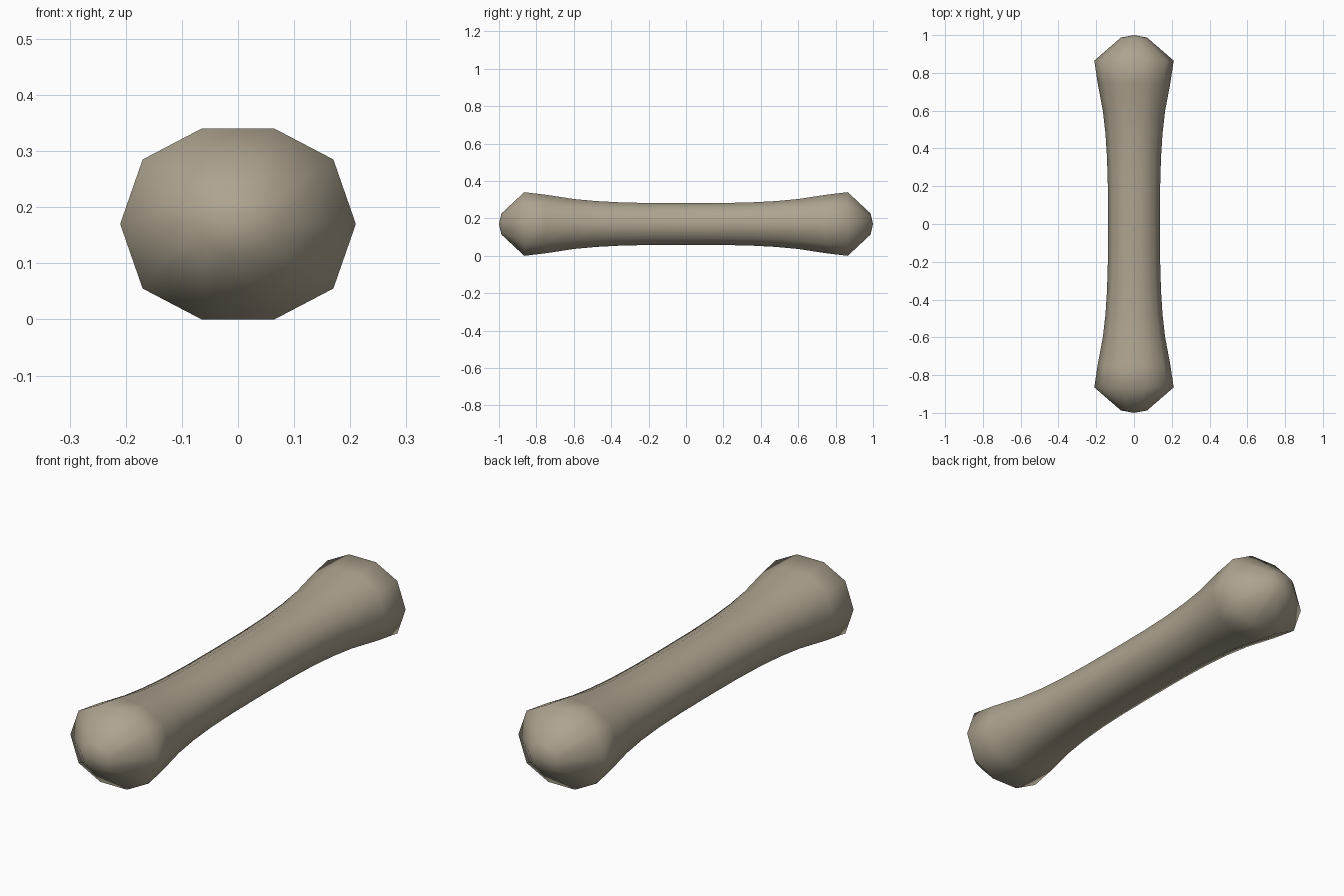
import bpy, bmesh

cube = bpy.data.objects.get("Cube")
if cube:
    bpy.data.objects.remove(cube, do_unlink=True)

# One flat colour
mat = bpy.data.materials.new("weathered bone")
mat.use_nodes = True
colour = (0.42, 0.37, 0.28, 1)
mat.diffuse_color = colour
bsdf = mat.node_tree.nodes["Principled BSDF"]
bsdf.inputs["Base Color"].default_value = colour
bsdf.inputs["Roughness"].default_value = 0.8

# Ten-sided cross-section: one quadrant, mirrored round
quadrant = [(0.21, 0), (0.17, 0.115), (0.065, 0.17)]
upper = quadrant + [(-x, z) for x, z in reversed(quadrant)]
section = upper + [(x, -z) for x, z in reversed(upper[1:-1])]

# Half profile from the middle to the end knob: (distance, scale)
half = [(0.2, 0.66), (0.35, 0.68), (0.48, 0.72), (0.6, 0.785),
        (0.75, 0.92), (0.865, 1.0), (0.987, 0.33)]
profile = [(-y, s) for y, s in reversed(half)] + [(0, 0.655)] + half
centre_z = 0.17

# Loft the rings and close both knobs with a shallow point
bm = bmesh.new()
rings = [[bm.verts.new((x * s, y, centre_z + z * s)) for x, z in section]
         for y, s in profile]
count = len(section)
for a, b in zip(rings, rings[1:]):
    for i in range(count):
        j = (i + 1) % count
        bm.faces.new((a[i], a[j], b[j], b[i]))
for ring, y in ((rings[0], -1), (rings[-1], 1)):
    tip = bm.verts.new((0, y, centre_z))
    for i in range(count):
        bm.faces.new((ring[i], ring[(i + 1) % count], tip))
bmesh.ops.recalc_face_normals(bm, faces=bm.faces)
for face in bm.faces:
    face.smooth = True

mesh = bpy.data.meshes.new("bone_shaft")
bm.to_mesh(mesh)
bm.free()
mesh.materials.append(mat)
bone = bpy.data.objects.new("bone_shaft", mesh)
bpy.context.scene.collection.objects.link(bone)
